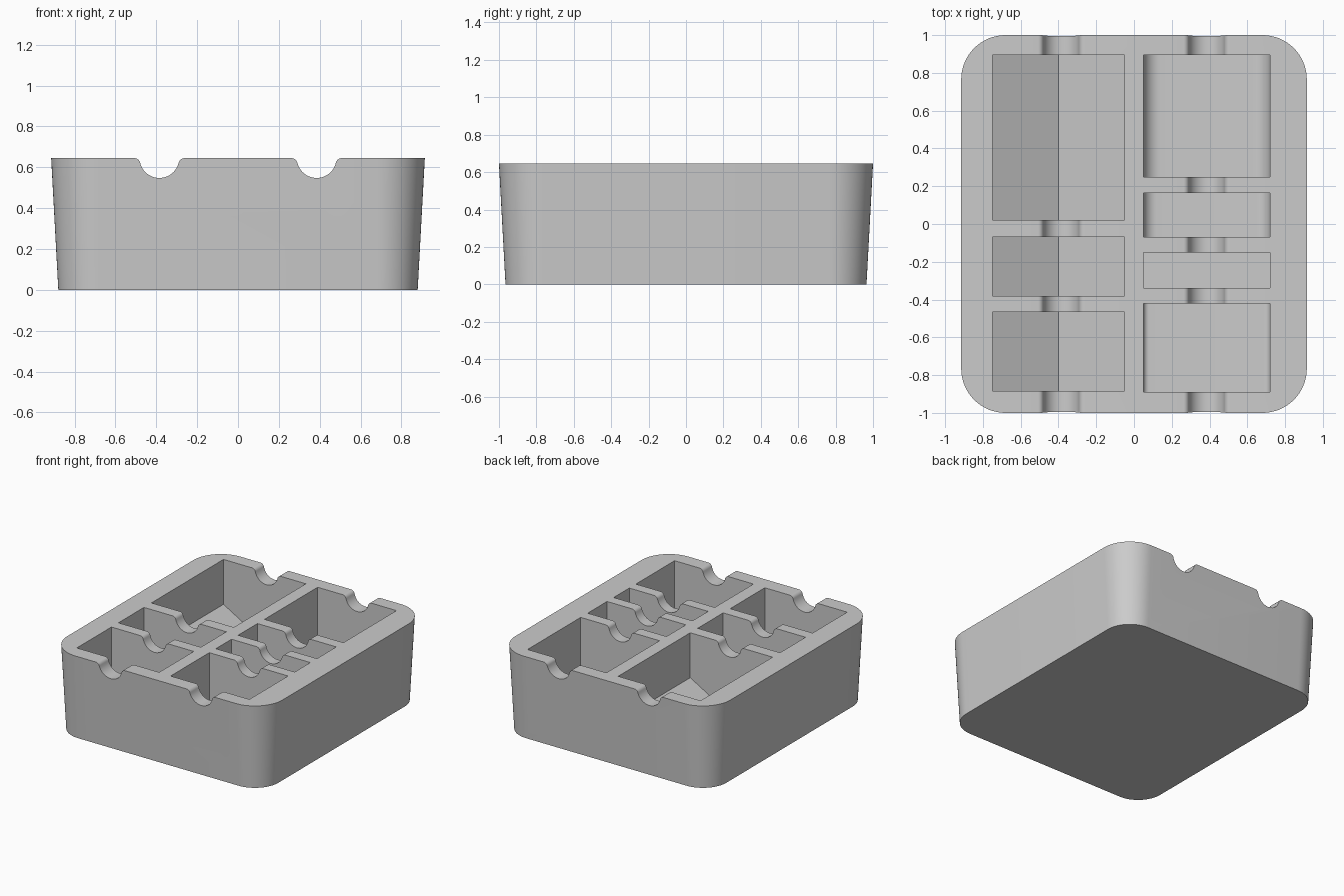
import bpy, bmesh, math

cube = bpy.data.objects.get("Cube")
if cube:
    bpy.data.objects.remove(cube, do_unlink=True)

HEIGHT = 0.645
FLOOR = 0.10
ABOVE = 0.8      # cutters reach past the rim

grey = bpy.data.materials.new("plain grey")
grey.use_nodes = True
colour = (0.6, 0.6, 0.6, 1)
grey.diffuse_color = colour
grey.node_tree.nodes["Principled BSDF"].inputs["Base Color"].default_value = colour


def arc(cx, cz, r, start, end, steps):
    """Points on an arc, angles in degrees."""
    angles = [math.radians(start + (end - start) * i / steps) for i in range(steps + 1)]
    return [(cx + r * math.cos(a), cz + r * math.sin(a)) for a in angles]


def loft(name, bottom, top):
    """Closed solid between two matching loops of 3D points."""
    bm = bmesh.new()
    low = [bm.verts.new(p) for p in bottom]
    high = [bm.verts.new(p) for p in top]
    bm.faces.new(low)
    bm.faces.new(high)
    for i in range(len(low)):
        j = (i + 1) % len(low)
        bm.faces.new((low[i], low[j], high[j], high[i]))
    bmesh.ops.recalc_face_normals(bm, faces=bm.faces)
    mesh = bpy.data.meshes.new(name)
    bm.to_mesh(mesh)
    bm.free()
    mesh.materials.append(grey)
    obj = bpy.data.objects.new(name, mesh)
    bpy.context.collection.objects.link(obj)
    return obj


def prism(name, profile, y0, y1):
    """Extrude an x-z profile along y."""
    return loft(name, [(x, y0, z) for x, z in profile], [(x, y1, z) for x, z in profile])


def rounded_rect(hx, hy, r, z):
    points = []
    for sx, sy, start in ((1, 1, 0), (-1, 1, 90), (-1, -1, 180), (1, -1, 270)):
        points += arc(sx * (hx - r), sy * (hy - r), r, start, start + 90, 16)
    return [(x, y, z) for x, y in points]


# Tapered tray body
tray = loft("tray", rounded_rect(0.88, 0.965, 0.2, 0), rounded_rect(0.915, 1.0, 0.235, HEIGHT))
cutters = []

# Pockets with a V-shaped floor
v_profile = [(-0.75, ABOVE), (-0.75, 0.30), (-0.40, FLOOR), (-0.05, 0.30), (-0.05, ABOVE)]
for y0, y1 in ((0.02, 0.895), (-0.38, -0.07), (-0.885, -0.465)):
    cutters.append(prism("v_pocket_cutter", v_profile, y0, y1))

# Pockets with a flat floor and rounded lower sides
for y0, y1, r in ((0.25, 0.895, 0.09), (-0.07, 0.165, 0.07),
                  (-0.34, -0.15, 0), (-0.89, -0.42, 0.03)):
    x0, x1 = 0.05, 0.72
    if r:
        base = arc(x0 + r, FLOOR + r, r, 180, 270, 10) + arc(x1 - r, FLOOR + r, r, 270, 360, 10)
    else:
        base = [(x0, FLOOR), (x1, FLOOR)]
    cutters.append(prism("flat_pocket_cutter", [(x0, ABOVE)] + base + [(x1, ABOVE)], y0, y1))

# Finger notches with softened lips, running front to back
R, LIP = 0.097, 0.03
reach = math.sqrt((R + LIP) ** 2 - LIP ** 2)
tilt = math.degrees(math.asin(LIP / (R + LIP)))
for cx in (-0.385, 0.385):
    profile = [(cx - reach, ABOVE)]
    profile += arc(cx - reach, HEIGHT - LIP, LIP, 90, tilt, 8)
    profile += arc(cx, HEIGHT, R, 180 + tilt, 360 - tilt, 20)[1:-1]
    profile += arc(cx + reach, HEIGHT - LIP, LIP, 180 - tilt, 90, 8)
    profile += [(cx + reach, ABOVE)]
    cutters.append(prism("notch_cutter", profile, -1.2, 1.2))

# Cut everything out of the body
bpy.ops.object.select_all(action="DESELECT")
bpy.context.view_layer.objects.active = tray
tray.select_set(True)
for cutter in cutters:
    cutter.hide_render = True
    cut = tray.modifiers.new("cut", "BOOLEAN")
    cut.operation = "DIFFERENCE"
    cut.solver = "EXACT"
    cut.object = cutter
    bpy.ops.object.modifier_apply(modifier=cut.name)
    bpy.data.objects.remove(cutter, do_unlink=True)

bpy.ops.object.shade_smooth_by_angle(angle=math.radians(30))
